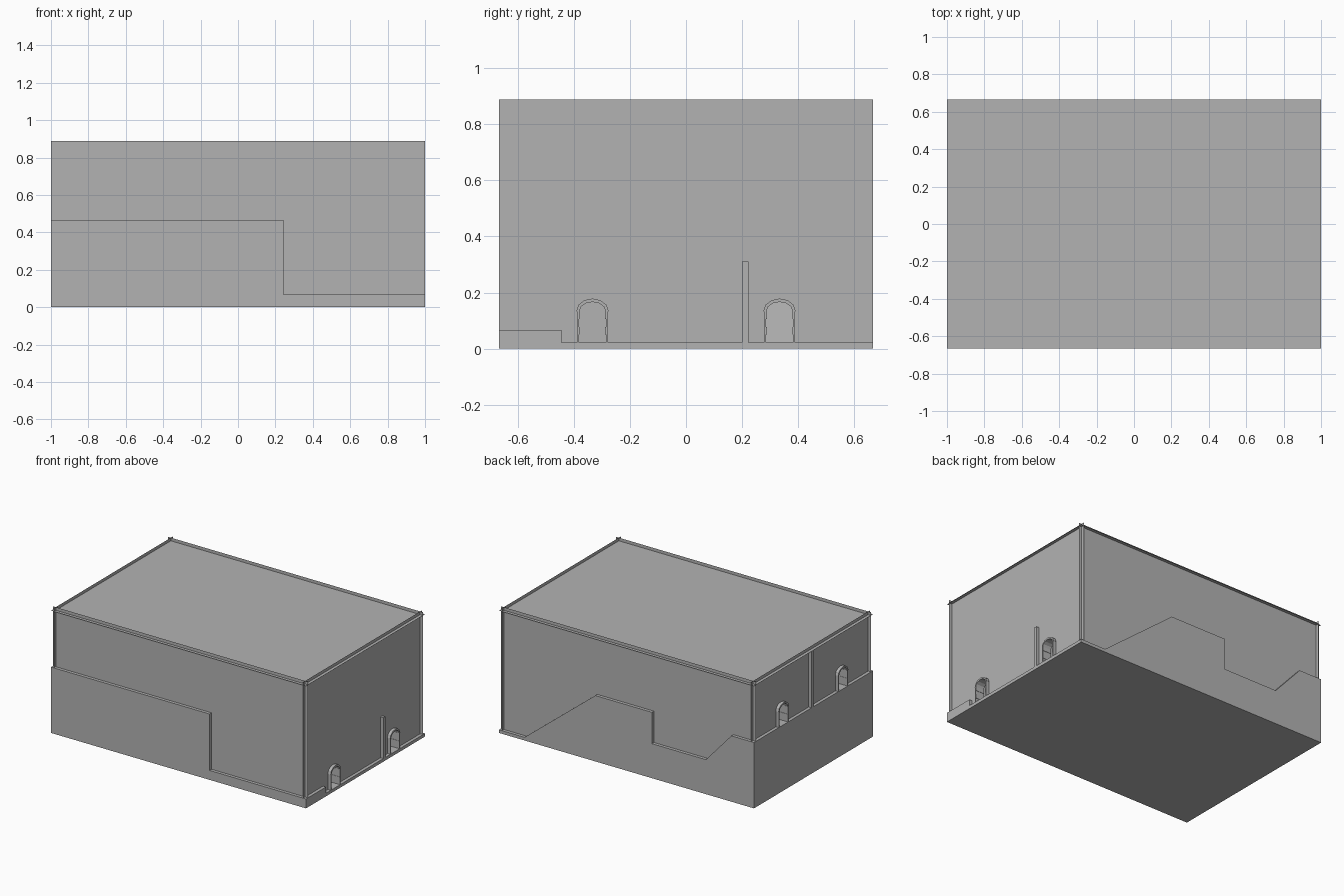
import bpy, bmesh, math
from mathutils import Vector

cube = bpy.data.objects.get("Cube")
if cube:
    bpy.data.objects.remove(cube)

U = 1 / 45            # grid unit: the room is 90 x 60 x 40 units
W, D, H = 45, 30, 40  # half width, half depth, height

stone = bpy.data.materials.new("plain grey")
stone.use_nodes = True
GREY = (0.45, 0.45, 0.45, 1)
stone.diffuse_color = GREY
stone.node_tree.nodes["Principled BSDF"].inputs["Base Color"].default_value = GREY


def finish(name, bm):
    bmesh.ops.recalc_face_normals(bm, faces=bm.faces)
    bmesh.ops.scale(bm, vec=(U, U, U), verts=bm.verts)
    mesh = bpy.data.meshes.new(name)
    bm.to_mesh(mesh)
    bm.free()
    mesh.materials.append(stone)
    obj = bpy.data.objects.new(name, mesh)
    bpy.context.collection.objects.link(obj)
    return obj


def extrude_profile(bm, points, along, start, end):
    """Add a flat profile with z as its second axis; extrude it if start != end."""
    if along == "x":
        verts = [bm.verts.new((start, p, z)) for p, z in points]
        step = Vector((end - start, 0, 0))
    else:
        verts = [bm.verts.new((p, start, z)) for p, z in points]
        step = Vector((0, end - start, 0))
    face = bm.faces.new(verts)
    if start != end:
        out = bmesh.ops.extrude_face_region(bm, geom=[face], use_keep_orig=True)
        new = [v for v in out["geom"] if isinstance(v, bmesh.types.BMVert)]
        bmesh.ops.translate(bm, vec=step, verts=new)


def prism(name, points, along, start, end):
    bm = bmesh.new()
    extrude_profile(bm, points, along, start, end)
    return finish(name, bm)


def rect(a, b, low, high):
    return [(a, low), (b, low), (b, high), (a, high)]


# Terrain: three strips running left to right, welded into one solid
front_line = [(-W, 0), (W, 0), (W, 3), (11, 3), (11, 21), (-W, 21)]
middle_line = [(-W, 0), (W, 0), (W, 1), (36, 1), (-37, 1), (-37, 21), (-W, 21)]
back_line = [(-W, 0), (W, 0), (W, 1), (36, 1), (11, 21), (-9, 21),
             (-9, 11), (-28, 11), (-37, 21), (-W, 21)]
terrain = prism("terrain", front_line, "y", -D, -20)
strips = [prism("middle_strip", middle_line, "y", -20, 10),
          prism("back_strip", back_line, "y", 10, D)]
for strip in strips:
    weld = terrain.modifiers.new("weld", "BOOLEAN")
    weld.operation = "UNION"
    weld.solver = "EXACT"
    weld.object = strip
bpy.context.view_layer.update()
welded = bpy.data.meshes.new_from_object(
    terrain.evaluated_get(bpy.context.evaluated_depsgraph_get()))
terrain.modifiers.clear()
terrain.data = welded
for strip in strips:
    bpy.data.objects.remove(strip)
bm = bmesh.new()
bm.from_mesh(welded)
bmesh.ops.remove_doubles(bm, verts=bm.verts, dist=0.0001)
bmesh.ops.dissolve_limit(bm, angle_limit=0.01, verts=bm.verts, edges=bm.edges)
bm.to_mesh(welded)
bm.free()

# Thin wall and roof sheets that cross one unit inside the outer limits
for name, y in (("front_wall", 1 - D), ("back_wall", D - 1)):
    prism(name, rect(-W, W, 1, H), "y", y, y)
bm = bmesh.new()
bm.faces.new([bm.verts.new((x, y, H - 1))
              for x, y in ((-W, -D), (W, -D), (W, D), (-W, D))])
finish("roof", bm)


def arch_line(radius, rise, steps):
    """Pointed-round arch top, from left spring point to right."""
    angles = [math.pi * (1 - i / steps) for i in range(steps + 1)]
    return [(radius * math.cos(a), 5 + rise * math.sin(a)) for a in angles]


def doorway(name, side, centre, base):
    bm = bmesh.new()
    start, end = side * (W - 3), side * W

    def block(points):
        extrude_profile(bm, [(centre + y, base + z) for y, z in points],
                        "x", start, end)
    # Stacked jamb stones of alternating width
    for sign in (-1, 1):
        for i in range(4):
            inner = 2.05 if i % 2 else 2.15
            z = i * 1.25
            block(rect(sign * inner, sign * 2.5, z, z + 1.25))
    # Wedge stones of the arch
    outside, inside = arch_line(2.6, 2.05, 6), arch_line(2.1, 1.5, 6)
    for i in range(6):
        block([outside[i], outside[i + 1], inside[i + 1], inside[i]])
    finish(name, bm)


# Side walls with a pair of arched doorways each
for label, side, base in (("left", 1, 1), ("right", -1, 21)):
    outline = [(-D, base)]
    for centre, place in ((-15, "front"), (15, "back")):
        hole = [(-2.2, 0)] + arch_line(2.2, 1.6, 6) + [(2.2, 0)]
        outline += [(centre + y, base + z) for y, z in hole]
        doorway(f"{label}_{place}_doorway", side, centre, base)
    outline += [(D, base), (D, H), (-D, H)]
    x = side * (W - 1)
    prism(f"{label}_wall", outline, "x", x, x)

# Partition walls whose ends show through the side walls
prism("left_partition", rect(9, 10, 1, 14), "x", 36, W)
prism("right_partition", rect(0, 1, 21, H - 1), "x", -W, -37)
